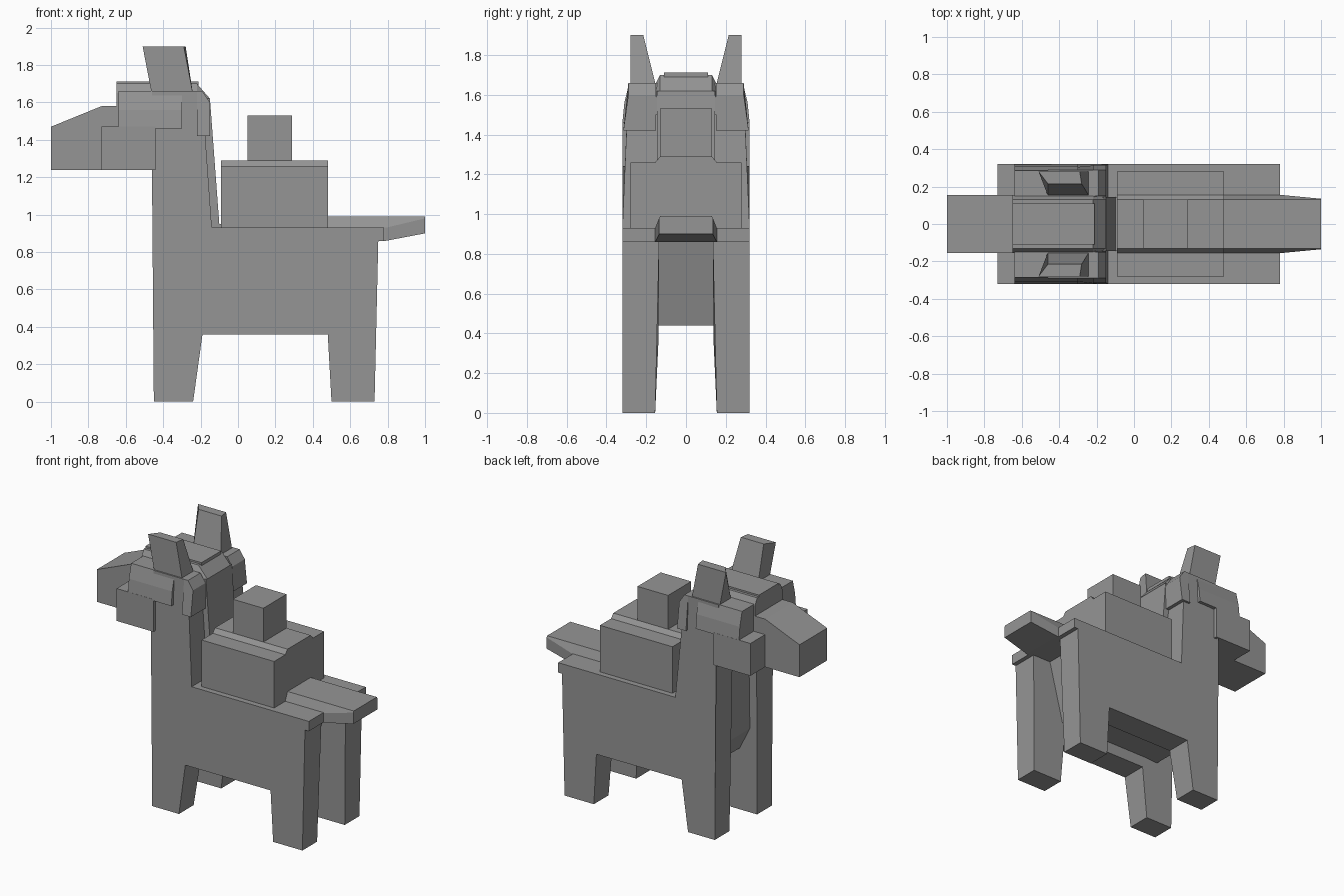
import bpy
import bmesh

if "Cube" in bpy.data.objects:
    bpy.data.objects.remove(bpy.data.objects["Cube"])

grey = bpy.data.materials.new("plain grey")
grey.use_nodes = True
colour = (0.3, 0.3, 0.3, 1)
grey.diffuse_color = colour
grey.node_tree.nodes["Principled BSDF"].inputs["Base Color"].default_value = colour


def loft(name, ring_a, ring_b, bevel=0):
    """Close a solid between two rings of equal length."""
    bm = bmesh.new()
    a = [bm.verts.new(p) for p in ring_a]
    b = [bm.verts.new(p) for p in ring_b]
    bm.faces.new(a)
    bm.faces.new(b[::-1])
    for i in range(len(a)):
        j = (i + 1) % len(a)
        bm.faces.new((a[j], a[i], b[i], b[j]))
    bmesh.ops.recalc_face_normals(bm, faces=bm.faces)
    mesh = bpy.data.meshes.new(name)
    bm.to_mesh(mesh)
    bm.free()
    mesh.materials.append(grey)
    obj = bpy.data.objects.new(name, mesh)
    bpy.context.collection.objects.link(obj)
    if bevel:
        mod = obj.modifiers.new("soft edges", "BEVEL")
        mod.width = bevel
        mod.segments = 1
    return obj


def prism(name, profile, y0, y1, bevel=0):
    """Extrude an (x, z) profile sideways."""
    return loft(name, [(x, y0, z) for x, z in profile],
                [(x, y1, z) for x, z in profile], bevel)


def box(name, x0, x1, y0, y1, z0, z1, bevel=0):
    return prism(name, [(x0, z0), (x1, z0), (x1, z1), (x0, z1)], y0, y1, bevel)


def section(x, low, shoulder, top, wide=0.155, narrow=0.13):
    """Cross-section with sloping upper shoulders."""
    return [(x, -wide, low), (x, wide, low), (x, wide, shoulder),
            (x, narrow, top), (x, -narrow, top), (x, -wide, shoulder)]


# Side plates: legs, flank and neck, with head and cheek in front
side = [(-0.45, 0), (-0.24, 0), (-0.19, 0.36), (0.48, 0.36), (0.50, 0),
        (0.73, 0), (0.75, 0.86), (0.78, 0.86), (0.78, 0.93), (-0.14, 0.93),
        (-0.19, 1.63), (-0.21, 1.66), (-0.46, 1.66), (-0.46, 1.24)]
cheek = [(-0.73, 1.24), (-0.44, 1.24), (-0.44, 1.47), (-0.73, 1.47)]
for s, label in ((1, "left"), (-1, "right")):
    def inner(z):
        return s * (0.155 - 0.02 * min(z / 0.44, 1))

    def outer(z):
        return s * (0.32 if z < 1.6 else 0.29)

    loft(label + "_side", [(x, inner(z), z) for x, z in side],
         [(x, outer(z), z) for x, z in side])
    prism(label + "_cheek", cheek, s * 0.13, s * 0.32)
    # Upper head with a sloping outer face
    top = [(s * 0.13, 1.46), (s * 0.32, 1.46), (s * 0.31, 1.56),
           (s * 0.285, 1.66), (s * 0.13, 1.66)]
    loft(label + "_brow", [(-0.64, y, z) for y, z in top],
         [(-0.3, y, z) for y, z in top])
    # Tuft behind the ear
    tuft = [(-0.22, 1.42), (-0.15, 1.42), (-0.15, 1.60), (-0.19, 1.66), (-0.22, 1.66)]
    loft(label + "_tuft", [(x, s * 0.15, z) for x, z in tuft],
         [(x, s * (0.315 if z < 1.5 else 0.29), z) for x, z in tuft])
    # Ear leaning forward
    loft(label + "_ear",
         [(-0.46, s * 0.15, 1.64), (-0.24, s * 0.15, 1.64),
          (-0.24, s * 0.28, 1.64), (-0.46, s * 0.28, 1.64)],
         [(-0.46, s * 0.215, 1.9), (-0.28, s * 0.215, 1.9),
          (-0.29, s * 0.28, 1.9), (-0.51, s * 0.28, 1.9)])

# Middle body and neck between the side plates
prism("middle_body", [(-0.32, 0.44), (0.5, 0.44), (0.62, 0.9), (0.62, 0.95),
                      (-0.1, 0.95), (-0.15, 1.62), (-0.4, 1.62), (-0.4, 0.6)],
      -0.145, 0.145)

# Head and muzzle
prism("muzzle", [(-1, 1.24), (-0.4, 1.24), (-0.4, 1.58), (-0.73, 1.58), (-1, 1.47)],
      -0.155, 0.155)
loft("crown", section(-0.65, 1.5, 1.65, 1.70), section(-0.22, 1.5, 1.65, 1.70))
loft("nape", section(-0.22, 1.5, 1.65, 1.70), section(-0.15, 1.5, 1.58, 1.62))
box("crown_plate", -0.65, -0.21, -0.11, 0.11, 1.69, 1.712)

# Saddle pack with raised ridge and cube
box("saddle_pack", -0.09, 0.48, -0.28, 0.28, 0.92, 1.26)
loft("saddle_ridge", section(-0.09, 1.2, 1.26, 1.29), section(0.48, 1.2, 1.26, 1.29))
box("saddle_cube", 0.05, 0.29, -0.13, 0.13, 1.28, 1.53)

# Tail
loft("tail_base", section(0.45, 0.86, 0.93, 0.99), section(0.79, 0.86, 0.93, 0.99))
loft("tail_tip", section(0.79, 0.86, 0.93, 0.99),
     section(1.0, 0.9, 0.98, 0.99, 0.135, 0.13))
